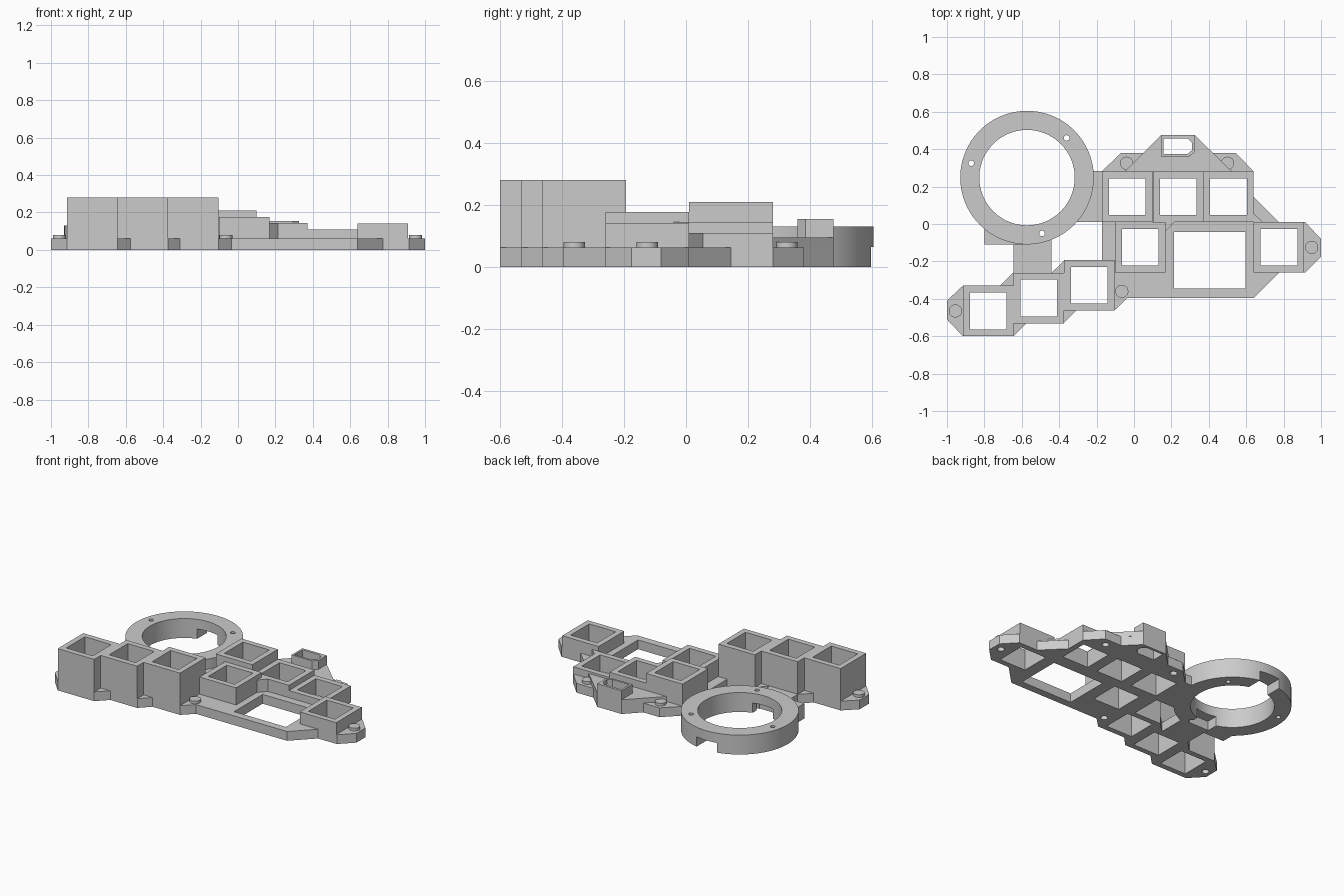
import bpy, bmesh, math

if "Cube" in bpy.data.objects:
    bpy.data.objects.remove(bpy.data.objects["Cube"], do_unlink=True)

grey = bpy.data.materials.new("plain grey")
grey.use_nodes = True
grey.diffuse_color = (0.6, 0.6, 0.6, 1)
grey.node_tree.nodes["Principled BSDF"].inputs["Base Color"].default_value = (0.6, 0.6, 0.6, 1)


def prism(name, outline, low, high):
    """Extrude a flat outline from one height to another."""
    bm = bmesh.new()
    face = bm.faces.new([bm.verts.new((x, y, low)) for x, y in outline])
    top = bmesh.ops.extrude_face_region(bm, geom=[face])["geom"]
    bmesh.ops.translate(bm, vec=(0, 0, high - low),
                        verts=[v for v in top if isinstance(v, bmesh.types.BMVert)])
    bmesh.ops.recalc_face_normals(bm, faces=bm.faces)
    mesh = bpy.data.meshes.new(name)
    bm.to_mesh(mesh)
    bm.free()
    mesh.materials.append(grey)
    obj = bpy.data.objects.new(name, mesh)
    bpy.context.collection.objects.link(obj)
    return obj


def rect(x0, x1, y0, y1):
    return [(x0, y0), (x1, y0), (x1, y1), (x0, y1)]


def circle(x, y, r, n=24):
    return [(x + r * math.cos(2 * math.pi * i / n), y + r * math.sin(2 * math.pi * i / n))
            for i in range(n)]


def cut(obj, cutters):
    """Subtract (outline, low, high) prisms from a part."""
    bpy.context.view_layer.objects.active = obj
    for outline, low, high in cutters:
        tool = prism("cutter", outline, low, high)
        tool.hide_render = True
        mod = obj.modifiers.new("hole", "BOOLEAN")
        mod.operation, mod.solver, mod.object = "DIFFERENCE", "EXACT", tool
        bpy.ops.object.modifier_apply(modifier=mod.name)
        bpy.data.objects.remove(tool, do_unlink=True)


def smooth(obj):
    bpy.ops.object.select_all(action="DESELECT")
    obj.select_set(True)
    bpy.context.view_layer.objects.active = obj
    bpy.ops.object.shade_smooth_by_angle(angle=math.radians(30))


PLATE = 0.062
THROUGH = (-0.1, 0.5)

# Square sockets: centre x, centre y, top height
sockets = {
    "outer_right_socket": (-0.78, -0.465, 0.28),
    "middle_right_socket": (-0.51, -0.396, 0.28),
    "inner_right_socket": (-0.24, -0.328, 0.28),
    "centre_socket": (0.033, -0.125, 0.177),
    "back_right_socket": (-0.036, 0.145, 0.21),
    "back_middle_socket": (0.236, 0.145, 0.145),
    "back_left_socket": (0.505, 0.145, 0.11),
    "outer_left_socket": (0.775, -0.125, 0.142),
}
holes = []
for name, (x, y, top) in sockets.items():
    o, h = 0.135, 0.098
    hole = (rect(x - h, x + h, y - h, y + h), *THROUGH)
    holes.append(hole)
    cut(prism(name, rect(x - o, x + o, y - o, y + o), PLATE, top), [hole])

# Pegs with screw recesses below
pegs = [(-0.955, -0.465), (-0.065, -0.36), (0.95, -0.125), (-0.04, 0.325), (0.5, 0.325)]
for x, y in pegs:
    smooth(prism("peg", circle(x, y, 0.035), PLATE, 0.08))
    holes.append((circle(x, y, 0.022), -0.1, 0.05))

# Connector slot and large window
slot = ([(0.158, 0.373), (0.285, 0.373), (0.31, 0.395), (0.31, 0.435), (0.285, 0.458),
         (0.158, 0.458)], *THROUGH)
holes += [slot, (rect(0.213, 0.597, -0.345, -0.043), *THROUGH)]

# Base plate
plate = prism("base_plate", [
    (-1, -.41), (-1, -.51), (-.915, -.6), (-.645, -.6), (-.575, -.53), (-.375, -.53),
    (-.31, -.463), (-.105, -.463), (-.035, -.395), (.64, -.395), (.775, -.26),
    (.915, -.26), (1, -.175), (1, -.08), (.915, .01), (.775, .01), (.64, .145),
    (.64, .28), (.545, .38), (.42, .38), (.325, .475), (.145, .475), (.05, .38),
    (-.07, .38), (-.17, .283), (-.27, .283), (-.32, .01), (-.17, .01), (-.17, -.193),
    (-.37, -.193), (-.44, -.26), (-.44, -.07), (-.645, -.07), (-.645, -.26),
    (-.715, -.33), (-.915, -.33)], 0, PLATE)
cut(plate, holes)

# Raised rear deck and connector housing
deck = prism("rear_deck", [(-.05, .28), (.525, .28), (.325, .475), (.145, .475)], PLATE, 0.095)
housing = prism("connector_housing", [(.145, .36), (.295, .36), (.325, .385), (.325, .475),
                                      (.145, .475)], 0.095, 0.155)
for part in (deck, housing):
    cut(part, [slot])

# Corner gussets
prism("centre_gusset", [(.168, .01), (.168, -.04), (.215, .01)], PLATE, 0.145)
prism("side_gusset", [(.64, .01), (.69, .01), (.64, .055)], PLATE, 0.11)

# Round ring with cable notches and screw holes
rx, ry = -0.572, 0.248
notch = rect(rx - 0.075, rx + 0.075, ry + 0.2, 0.7)
front_notch = rect(rx - 0.075, rx + 0.075, -0.09, ry - 0.2)
ring_cuts = [(circle(rx, ry, 0.255, 96), *THROUGH), (notch, -0.1, 0.065),
             (front_notch, -0.1, 0.065)]
ring_cuts += [(circle(x, y, 0.015, 16), *THROUGH)
              for x, y in [(-0.87, 0.325), (-0.36, 0.46), (-0.492, -0.05)]]
ring = prism("ring", circle(rx, ry, 0.357, 96), 0, 0.13)
cut(ring, ring_cuts)
smooth(ring)

# Square corner tab beside the ring
tab = prism("ring_corner_tab", rect(-0.8, rx, -0.11, 0.03), 0, 0.1)
cut(tab, ring_cuts[:1] + ring_cuts[2:3])
